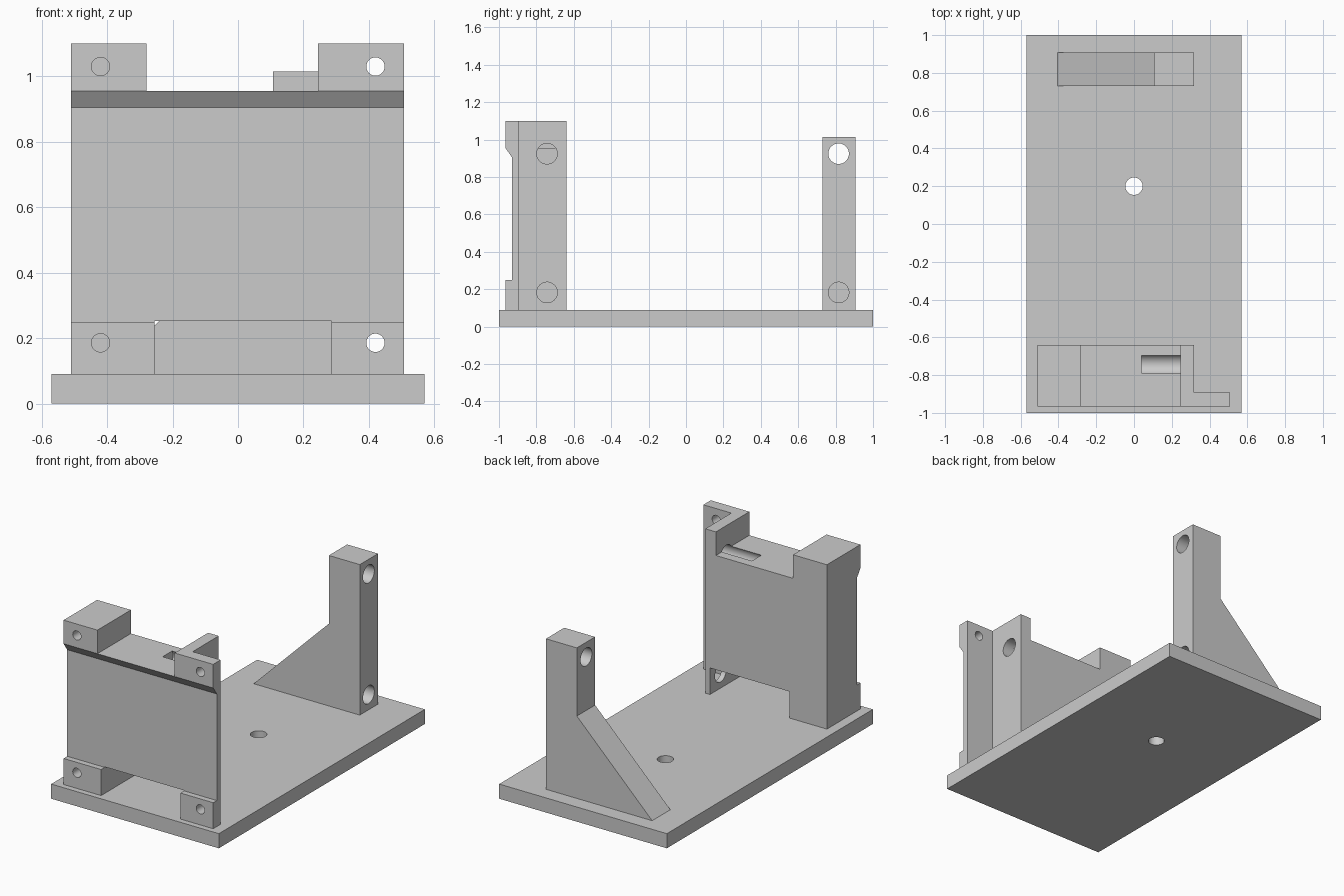
import bpy
import bmesh
from math import pi, radians
from mathutils import Matrix, Vector

if "Cube" in bpy.data.objects:
    bpy.data.objects.remove(bpy.data.objects["Cube"], do_unlink=True)

GREY = (0.6, 0.6, 0.6, 1.0)
grey = bpy.data.materials.new("plain_grey")
grey.use_nodes = True
grey.diffuse_color = GREY
grey.node_tree.nodes["Principled BSDF"].inputs["Base Color"].default_value = GREY


def add_object(name, bm):
    bmesh.ops.recalc_face_normals(bm, faces=bm.faces[:])
    mesh = bpy.data.meshes.new(name)
    bm.to_mesh(mesh)
    bm.free()
    mesh.materials.append(grey)
    obj = bpy.data.objects.new(name, mesh)
    bpy.context.collection.objects.link(obj)
    return obj


def prism(name, profile, axis, start, end):
    """Extrude a profile along x (points are y, z) or along y (points are x, z)."""
    bm = bmesh.new()
    place = (lambda a, b: (start, a, b)) if axis == "x" else (lambda a, b: (a, start, b))
    face = bm.faces.new([bm.verts.new(place(a, b)) for a, b in profile])
    moved = bmesh.ops.extrude_face_region(bm, geom=[face])["geom"]
    step = Vector((end - start, 0, 0)) if axis == "x" else Vector((0, end - start, 0))
    bmesh.ops.translate(bm, vec=step, verts=[v for v in moved if isinstance(v, bmesh.types.BMVert)])
    return add_object(name, bm)


def box(name, x, y, z):
    return prism(name, [(x[0], z[0]), (x[1], z[0]), (x[1], z[1]), (x[0], z[1])], "y", *y)


def drill(axis, centre, radius, length):
    """A round cutter lying along an axis."""
    turn = {"x": Matrix.Rotation(pi / 2, 4, "Y"),
            "y": Matrix.Rotation(pi / 2, 4, "X"),
            "z": Matrix.Identity(4)}[axis]
    bm = bmesh.new()
    bmesh.ops.create_cone(bm, cap_ends=True, segments=48, radius1=radius, radius2=radius,
                          depth=length, matrix=Matrix.Translation(centre) @ turn)
    return add_object("drill_cutter", bm)


def cut(obj, cutters):
    bpy.ops.object.select_all(action="DESELECT")
    bpy.context.view_layer.objects.active = obj
    obj.select_set(True)
    for cutter in cutters:
        cutter.hide_render = True
        mod = obj.modifiers.new("cut", "BOOLEAN")
        mod.operation = "DIFFERENCE"
        mod.solver = "EXACT"
        mod.object = cutter
        bpy.ops.object.modifier_apply(modifier=mod.name)
        bpy.data.objects.remove(cutter, do_unlink=True)
    bpy.ops.object.shade_smooth_by_angle(angle=radians(30))


FLOOR = 0.09

# Base plate with its mounting hole
base = box("base_plate", (-0.57, 0.57), (-1, 1), (0, FLOOR))
cut(base, [drill("z", (0, 0.2, 0.05), 0.046, 0.4)])

# Front holder: side profile with foot step and lip, then notched and drilled
holder_profile = [(-0.965, FLOOR), (-0.965, 0.25), (-0.93, 0.25), (-0.93, 0.905),
                  (-0.965, 0.955), (-0.965, 1.1), (-0.64, 1.1), (-0.64, FLOOR)]
holder = prism("front_holder", holder_profile, "x", -0.51, 0.507)
notches = [
    box("top_notch", (-0.28, 0.245), (-1.2, -0.4), (0.955, 1.3)),
    box("bottom_notch", (-0.255, 0.285), (-1.2, -0.4), (-0.1, 0.253)),
    box("flange_relief", (0.317, 0.8), (-0.893, -0.4), (-0.1, 1.3)),
]
screw_holes = [drill("y", (x, -0.9, z), 0.028, 0.36) for x in (-0.42, 0.42) for z in (0.186, 1.03)]
rod_holes = [drill("x", (0.19, -0.743, z), 0.055, 0.3) for z in (0.183, 0.925)]
cut(holder, notches + screw_holes + rod_holes)

# Rear bracket: column with sloping brace, drilled from the column side
bracket_profile = [(-0.405, FLOOR), (0.317, FLOOR), (0.317, 1.015), (0.107, 1.015), (0.107, 0.596)]
bracket = prism("rear_bracket", bracket_profile, "y", 0.73, 0.907)
cut(bracket, [drill("x", (0.19, 0.816, z), 0.055, 0.3) for z in (0.183, 0.925)])
